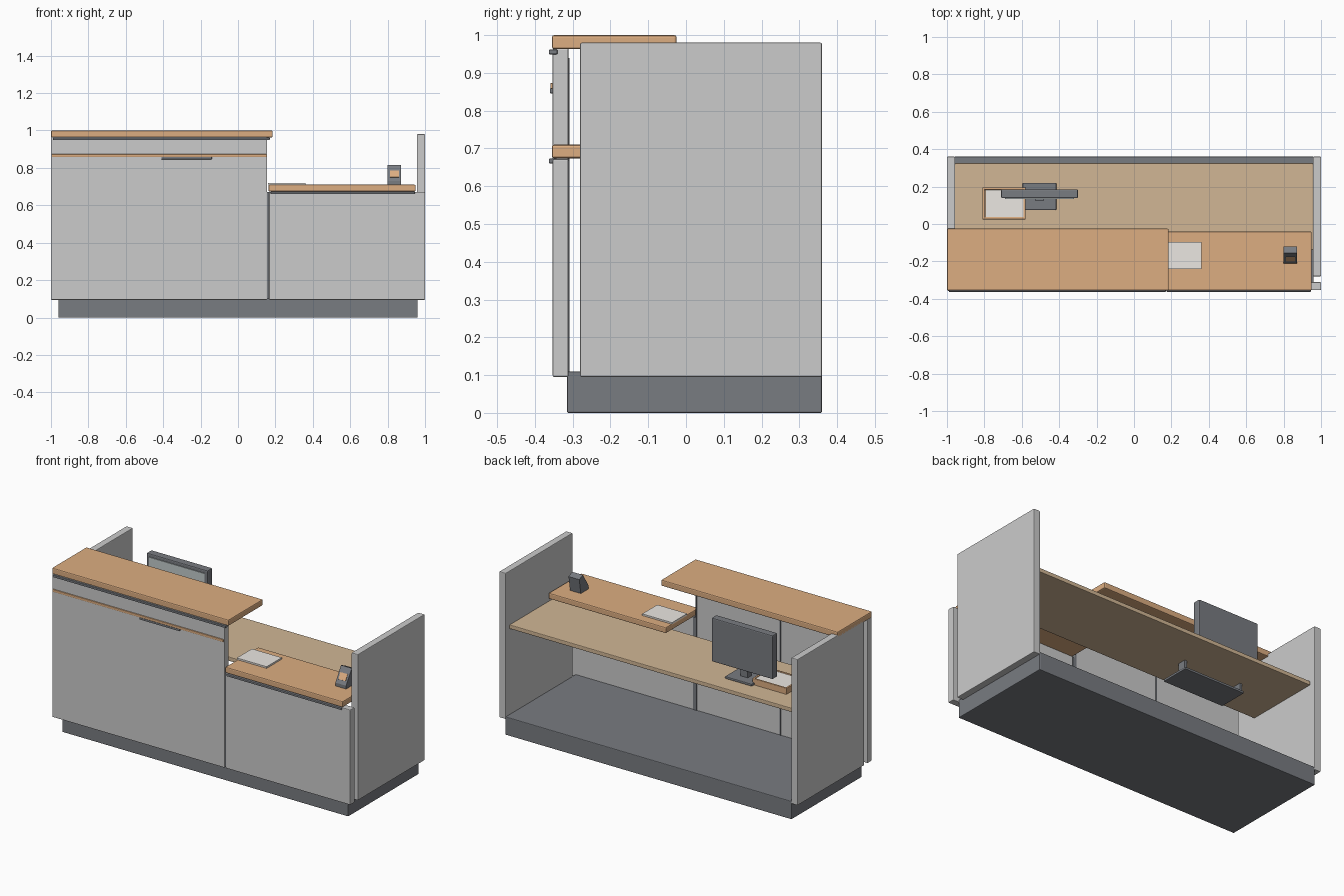
import bpy
from mathutils import Matrix, Vector

if "Cube" in bpy.data.objects:
    bpy.data.objects.remove(bpy.data.objects["Cube"])


def material(name, rgb):
    m = bpy.data.materials.new(name)
    m.diffuse_color = (*rgb, 1)
    m.use_nodes = True
    m.node_tree.nodes["Principled BSDF"].inputs["Base Color"].default_value = m.diffuse_color
    return m


ORANGE = material("orange_wood", (0.72, 0.42, 0.22))
OAK = material("oak", (0.64, 0.47, 0.30))
DARK = material("charcoal", (0.19, 0.20, 0.22))
SCREEN = material("screen", (0.55, 0.61, 0.61))
PAPER = material("paper", (0.83, 0.80, 0.76))


def box(name, x, y, z, mat=None, bevel=0.0):
    """Box from x, y and z ranges, with an optional small edge bevel."""
    lo, hi = Vector((x[0], y[0], z[0])), Vector((x[1], y[1], z[1]))
    bpy.ops.mesh.primitive_cube_add(size=1, location=(lo + hi) / 2)
    ob = bpy.context.object
    ob.name = name
    ob.data.transform(Matrix.Diagonal((*(hi - lo), 1)))
    if mat:
        ob.data.materials.append(mat)
    if bevel:
        mod = ob.modifiers.new("bevel", 'BEVEL')
        mod.width = bevel
        mod.segments = 2
    return ob


def prism(name, profile, x, mat):
    """Extrude a y-z profile along x."""
    n = len(profile)
    verts = [(px, y, z) for px in x for y, z in profile]
    faces = [tuple(range(n))[::-1], tuple(range(n, 2 * n))]
    faces += [(i, (i + 1) % n, (i + 1) % n + n, i + n) for i in range(n)]
    me = bpy.data.meshes.new(name)
    me.from_pydata(verts, [], [f[::-1] for f in faces])
    me.materials.append(mat)
    ob = bpy.data.objects.new(name, me)
    bpy.context.collection.objects.link(ob)
    bpy.context.view_layer.objects.active = ob
    return ob


# Recessed base and side walls
box("plinth", (-0.96, 0.96), (-0.315, 0.36), (0, 0.11), DARK, 0.004)
for side, x in (("left", (-1, -0.957)), ("right", (0.957, 1))):
    box(side + "_side_panel", x, (-0.28, 0.36), (0.095, 0.98), None, 0.004)

# Front panels with the dark joints between them
box("tall_front_panel", (-1, 0.156), (-0.353, -0.311), (0.095, 0.965), None, 0.004)
box("low_front_panel", (0.166, 1), (-0.353, -0.311), (0.095, 0.672), None, 0.004)
box("panel_joint", (0.154, 0.168), (-0.347, -0.309), (0.10, 0.67), DARK)
for i, x in enumerate((-0.415, 0.148)):
    box(f"rear_joint_{i}", (x - 0.004, x + 0.004), (-0.313, -0.308), (0.11, 0.94), DARK)

# Counters and the shadow strips beneath them
box("tall_counter", (-1, 0.185), (-0.355, -0.025), (0.963, 1.0), ORANGE, 0.006)
box("low_counter", (0.163, 0.95), (-0.355, -0.04), (0.674, 0.71), ORANGE, 0.006)
box("tall_shadow_strip", (-0.99, 0.17), (-0.363, -0.34), (0.949, 0.962), DARK, 0.003)
box("low_shadow_strip", (0.175, 0.945), (-0.363, -0.34), (0.66, 0.673), DARK, 0.003)

# Front trim and pull
box("orange_trim", (-0.995, 0.152), (-0.359, -0.35), (0.858, 0.873), ORANGE, 0.002)
box("front_pull", (-0.41, -0.14), (-0.36, -0.35), (0.846, 0.859), DARK, 0.002)

# Worktop and keyboard tray hung below it
box("worktop", (-0.957, 0.957), (-0.14, 0.325), (0.63, 0.655), OAK, 0.004)
box("keyboard_tray", (-0.675, -0.265), (-0.07, 0.11), (0.57, 0.584), DARK, 0.003)
for i, x in enumerate((-0.67, -0.285)):
    box(f"tray_bracket_{i}", (x, x + 0.015), (0.05, 0.10), (0.58, 0.632), DARK)

# Monitor facing the front
box("monitor_base", (-0.595, -0.415), (0.075, 0.22), (0.655, 0.669), DARK, 0.004)
box("monitor_neck", (-0.53, -0.48), (0.125, 0.165), (0.665, 0.76), DARK, 0.004)
box("monitor_body", (-0.71, -0.30), (0.138, 0.185), (0.715, 0.98), DARK, 0.006)
box("monitor_screen", (-0.69, -0.32), (0.134, 0.140), (0.737, 0.96), SCREEN)

# Letter tray: floor, four rims and paper
box("letter_tray_floor", (-0.81, -0.58), (0.025, 0.195), (0.655, 0.665), ORANGE)
for i, x in enumerate((-0.81, -0.592)):
    box(f"letter_tray_side_{i}", (x, x + 0.012), (0.025, 0.195), (0.655, 0.692), ORANGE, 0.003)
for i, y in enumerate((0.025, 0.183)):
    box(f"letter_tray_end_{i}", (-0.81, -0.58), (y, y + 0.012), (0.655, 0.692), ORANGE, 0.003)
box("letter_tray_paper", (-0.795, -0.592), (0.034, 0.186), (0.664, 0.688), PAPER)

# Papers and card terminal on the low counter
box("counter_papers", (0.16, 0.36), (-0.24, -0.095), (0.71, 0.72), PAPER)
prism("card_terminal", [(-0.21, 0.71), (-0.135, 0.71), (-0.12, 0.80), (-0.155, 0.815), (-0.21, 0.73)],
      (0.80, 0.872), DARK)
prism("terminal_screen", [(-0.200, 0.751), (-0.178, 0.785), (-0.174, 0.782), (-0.196, 0.748)],
      (0.812, 0.860), ORANGE)
